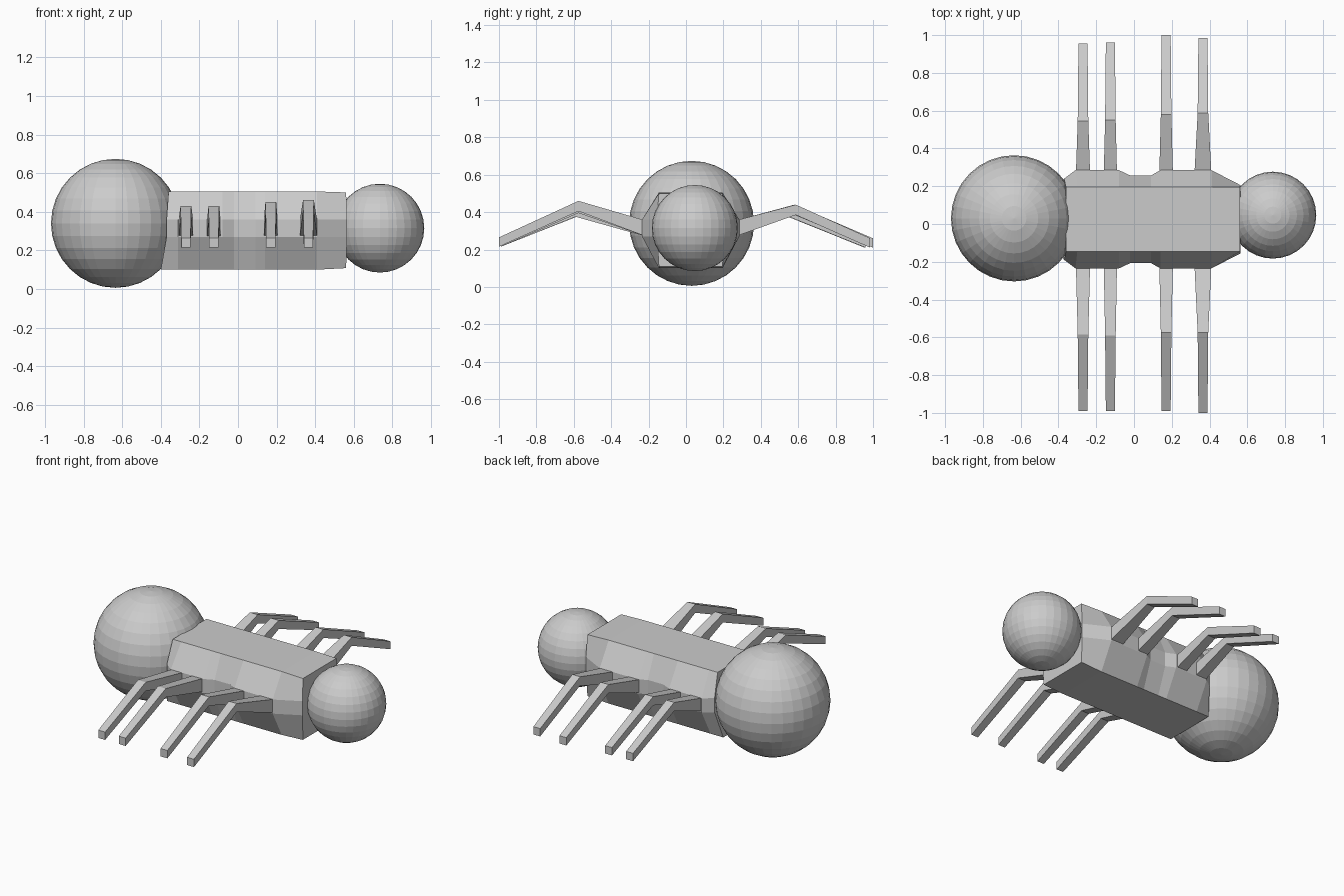
import bpy, bmesh

if "Cube" in bpy.data.objects:
    bpy.data.objects.remove(bpy.data.objects["Cube"])

MID_Y = 0.025


def mesh_object(name, bm):
    bmesh.ops.recalc_face_normals(bm, faces=bm.faces)
    mesh = bpy.data.meshes.new(name)
    bm.to_mesh(mesh)
    bm.free()
    obj = bpy.data.objects.new(name, mesh)
    bpy.context.collection.objects.link(obj)
    return obj


def loft(name, rings):
    """Skin a list of equal-length point rings and cap both ends."""
    bm = bmesh.new()
    loops = [[bm.verts.new(p) for p in ring] for ring in rings]
    n = len(loops[0])
    for a, b in zip(loops, loops[1:]):
        for i in range(n):
            j = (i + 1) % n
            bm.faces.new((a[i], a[j], b[j], b[i]))
    bm.faces.new(loops[0])
    bm.faces.new(loops[-1])
    return mesh_object(name, bm)


def ball(name, center, radius):
    bpy.ops.mesh.primitive_uv_sphere_add(segments=32, ring_count=16,
                                         radius=radius, location=center)
    bpy.context.object.name = name


# Abdomen and head
ball("abdomen", (-0.635, 0.03, 0.34), 0.334)
ball("head", (0.735, 0.047, 0.315), 0.23)

# Thorax: flat top and bottom, pinched at the waist between the leg pairs
# (top x, middle x, bottom x, middle half width)
stations = [(-0.36, -0.37, -0.40, 0.215), (-0.30, -0.31, -0.31, 0.26),
            (-0.08, -0.08, -0.08, 0.26), (-0.02, -0.02, -0.02, 0.232),
            (0.09, 0.09, 0.09, 0.232), (0.14, 0.14, 0.14, 0.26),
            (0.41, 0.41, 0.41, 0.26), (0.56, 0.565, 0.56, 0.18)]
rings = []
for xt, xm, xb, w in stations:
    end = xt == 0.56
    zt, zb = (0.50, 0.108) if end else (0.505, 0.10)
    half = [(xt, 0.17, zt), (xm, w, 0.36), (xm, w, 0.27), (xb, 0.17, zb)]
    rings.append([(x, MID_Y + y, z) for x, y, z in half]
                 + [(x, MID_Y - y, z) for x, y, z in reversed(half)])
loft("thorax", rings)


# Legs: tapered bars rising to a knee and dropping to a square tip
def leg(name, x, base_w, side, knee_y, knee_z, tip_y, tip_z):
    path = [(MID_Y + side * 0.24, 0.27, 0.355, base_w),
            (side * knee_y, knee_z - 0.055, knee_z, 0.056),
            (side * tip_y, tip_z - 0.05, tip_z, 0.048)]
    loft(name, [[(x - w / 2, y, lo), (x + w / 2, y, lo),
                 (x + w / 2, y, hi), (x - w / 2, y, hi)]
                for y, lo, hi, w in path])


# x, base width, front knee y / z, front tip y, rear knee y / z, rear tip y
legs = [(-0.27, 0.075, 0.585, 0.43, 0.99, 0.545, 0.43, 0.955),
        (-0.125, 0.07, 0.59, 0.43, 0.99, 0.55, 0.43, 0.96),
        (0.17, 0.072, 0.575, 0.45, 0.99, 0.58, 0.44, 1.0),
        (0.365, 0.09, 0.575, 0.46, 1.0, 0.587, 0.44, 0.985)]
for i, (x, w, fk, fz, ft, rk, rz, rt) in enumerate(legs, 1):
    leg(f"front_leg_{i}", x, w, -1, fk, fz, ft, 0.265)
    leg(f"rear_leg_{i}", x, w, 1, rk, rz, rt, 0.26)
